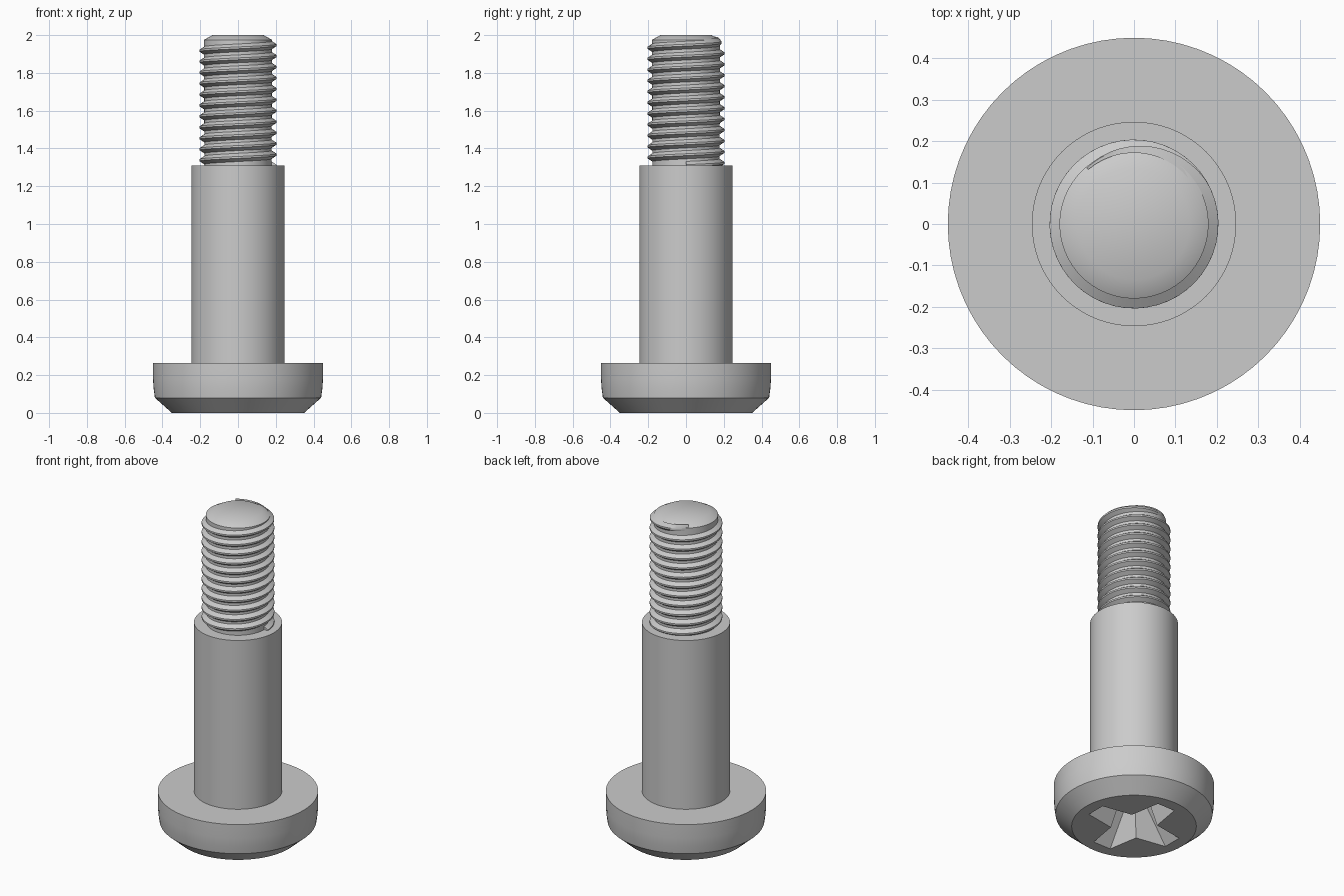
import bpy, bmesh, math
from mathutils import Vector

if "Cube" in bpy.data.objects:
    bpy.data.objects.remove(bpy.data.objects["Cube"], do_unlink=True)

STEEL = (0.6, 0.6, 0.6, 1.0)
steel = bpy.data.materials.new("grey steel")
steel.use_nodes = True
steel.diffuse_color = STEEL
steel.node_tree.nodes["Principled BSDF"].inputs["Base Color"].default_value = STEEL


def finish(name, bm):
    """Turn a bmesh into a named steel object."""
    bmesh.ops.remove_doubles(bm, verts=bm.verts, dist=1e-5)
    bmesh.ops.recalc_face_normals(bm, faces=bm.faces)
    mesh = bpy.data.meshes.new(name)
    bm.to_mesh(mesh)
    bm.free()
    mesh.materials.append(steel)
    obj = bpy.data.objects.new(name, mesh)
    bpy.context.collection.objects.link(obj)
    return obj


def activate(obj):
    bpy.ops.object.select_all(action='DESELECT')
    obj.select_set(True)
    bpy.context.view_layer.objects.active = obj


def smooth(obj):
    activate(obj)
    bpy.ops.object.shade_smooth_by_angle(angle=math.radians(30))


def lathe(name, profile, steps=72):
    """Revolve an (r, z) profile about the z axis."""
    bm = bmesh.new()
    verts = [bm.verts.new((r, 0, z)) for r, z in profile]
    edges = [bm.edges.new(pair) for pair in zip(verts, verts[1:])]
    bmesh.ops.spin(bm, geom=verts + edges, cent=(0, 0, 0), axis=(0, 0, 1),
                   angle=math.tau, steps=steps)
    return finish(name, bm)


def loft(name, rings):
    """Skin a list of closed rings and cap both ends."""
    bm = bmesh.new()
    rows = [[bm.verts.new(p) for p in ring] for ring in rings]
    n = len(rows[0])
    for a, b in zip(rows, rows[1:]):
        for i in range(n):
            j = (i + 1) % n
            bm.faces.new((a[i], a[j], b[j], b[i]))
    bm.faces.new(rows[0])
    bm.faces.new(rows[-1])
    return finish(name, bm)


def cross_ring(tip, half, inner, z):
    """Four-armed cross outline with arms along x and y."""
    ring = []
    for k in range(4):
        a = k * math.pi / 2
        for x, y in ((tip, -half), (tip, half), (inner, inner)):
            ring.append(Vector((x * math.cos(a) - y * math.sin(a),
                                x * math.sin(a) + y * math.cos(a), z)))
    return ring


# Head with a tapered cross recess in its underside
head = lathe("head", [(0, 0), (0.35, 0), (0.44, 0.08), (0.447, 0.13),
                      (0.45, 0.18), (0.45, 0.265), (0, 0.265)])
cutter = loft("recess_cutter", [cross_ring(0.295, 0.062, 0.097, -0.02),
                                cross_ring(0.28, 0.06, 0.092, 0),
                                cross_ring(0.12, 0.04, 0.05, 0.2)])
cutter.hide_render = True
cut = head.modifiers.new("recess", 'BOOLEAN')
cut.operation = 'DIFFERENCE'
cut.solver = 'EXACT'
cut.object = cutter
activate(head)
bpy.ops.object.modifier_apply(modifier=cut.name)
bpy.data.objects.remove(cutter, do_unlink=True)

# Plain shoulder
shoulder = lathe("shoulder", [(0, 0.255), (0.247, 0.255), (0.247, 1.31), (0, 1.31)])

# Threaded end: core with chamfered tip
core = lathe("thread_core", [(0, 1.3), (0.178, 1.3), (0.18, 1.975), (0.135, 2), (0, 2)])

# Helical ridge, right-handed, fading out near the tip
PITCH, START, STEPS = 0.058, 1.309, 48
end = 11 * math.tau + math.radians(130)
fade = math.radians(100)
count = int(end / math.tau * STEPS)
rings = []
for i in range(count + 1):
    t = end * i / count
    z = START + PITCH * t / math.tau
    k = min(1, (end - t) / fade)
    crest = 0.178 + 0.026 * k
    section = ((0.172, -0.026), (crest, -0.005), (crest, 0.005), (0.172, 0.026))
    rings.append([(r * math.cos(t), r * math.sin(t), z + dz) for r, dz in section])
thread = loft("thread_ridge", rings)

for part in (head, shoulder, core, thread):
    smooth(part)
